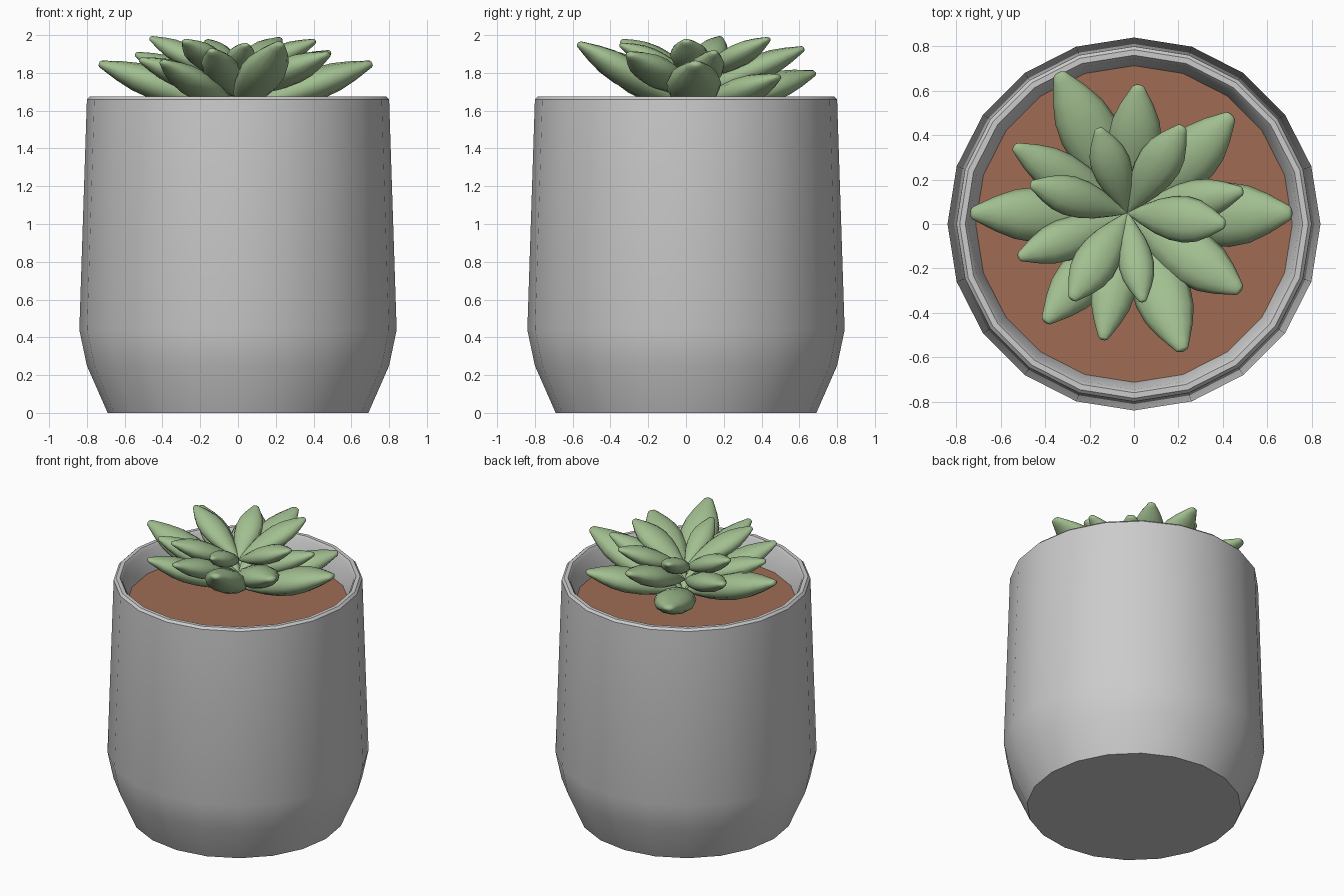
import bpy, bmesh, math
from mathutils import Vector

if "Cube" in bpy.data.objects:
    bpy.data.objects.remove(bpy.data.objects["Cube"])


def material(name, color):
    m = bpy.data.materials.new(name)
    m.diffuse_color = color
    m.use_nodes = True
    m.node_tree.nodes["Principled BSDF"].inputs["Base Color"].default_value = m.diffuse_color
    return m


def loft(name, rings, mat=None, angle=35):
    """Skin a list of closed rings and cap both ends."""
    bm = bmesh.new()
    loops = [[bm.verts.new(p) for p in r] for r in rings]
    n = len(loops[0])
    for a, b in zip(loops, loops[1:]):
        for i in range(n):
            j = (i + 1) % n
            bm.faces.new((a[i], a[j], b[j], b[i]))
    bm.faces.new(loops[0][::-1])
    bm.faces.new(loops[-1])
    bmesh.ops.recalc_face_normals(bm, faces=bm.faces)
    me = bpy.data.meshes.new(name)
    bm.to_mesh(me)
    bm.free()
    ob = bpy.data.objects.new(name, me)
    bpy.context.collection.objects.link(ob)
    if mat:
        me.materials.append(mat)
    bpy.ops.object.select_all(action='DESELECT')
    ob.select_set(True)
    bpy.context.view_layer.objects.active = ob
    bpy.ops.object.shade_smooth_by_angle(angle=math.radians(angle))
    return ob


def circle(r, z, n=20):
    return [(r * math.cos(2 * math.pi * i / n), r * math.sin(2 * math.pi * i / n), z)
            for i in range(n)]


def leaf(name, base, tip, width, thick):
    """Fat pointed leaf: elliptical rings along the base-tip axis."""
    base, tip = Vector(base), Vector(tip)
    axis = tip - base
    side = axis.cross(Vector((0, 0, 1))).normalized()
    up = side.cross(axis).normalized()
    profile = [(0, .06), (.15, .42), (.3, .74), (.45, .94), (.6, 1), (.73, .89),
               (.85, .63), (.95, .34), (.99, .22), (1, .12)]
    rings = []
    for t, s in profile:
        c = base + axis * t
        rings.append([c + side * (math.cos(a) * s * width / 2) + up * (math.sin(a) * s * thick / 2)
                      for a in (2 * math.pi * k / 12 for k in range(12))])
    return loft(name, rings, green, 60)


green = material("leaf_green", (0.36, 0.52, 0.28, 1))
brown = material("soil_brown", (0.35, 0.15, 0.09, 1))

# Pot: lathed 20-sided shell with a thin bevelled rim
pot = [(.69, 0), (.80, .25), (.84, .44), (.80, 1.66), (.785, 1.675),
       (.76, 1.675), (.745, 1.655), (.71, 1.49)]
loft("pot", [circle(r, z) for r, z in pot])

# Soil
loft("soil", [circle(.705, 1.47), circle(.713, 1.505)], brown)

# Leaf tiers: base point, then (tip x, tip y, tip z, width, thickness)
tiers = {
    "outer_leaf": ((0, .03, 1.59), [
        (.71, .05, 1.85, .29, .17), (.44, .49, 1.78, .25, .15), (-.34, .68, 1.80, .27, .16),
        (-.735, .05, 1.85, .25, .17), (-.40, -.44, 1.86, .23, .14), (.22, -.57, 1.955, .26, .16)]),
    "middle_leaf": ((-.02, .04, 1.68), [
        (.49, .15, 1.91, .19, .13), (.02, .625, 1.93, .24, .14), (-.54, .35, 1.90, .20, .13),
        (-.52, -.15, 1.87, .19, .13), (-.14, -.52, 1.92, .20, .13), (.48, -.30, 1.90, .25, .15)]),
    "inner_leaf": ((-.03, .05, 1.77), [
        (.41, 0, 1.97, .21, .12), (.22, .44, 1.98, .20, .12), (-.16, .43, 1.97, .18, .11),
        (-.465, .18, 1.985, .18, .12), (-.28, -.34, 1.97, .20, .12), (.04, -.35, 1.95, .16, .11)]),
}
for tier, (base, leaves) in tiers.items():
    for i, (x, y, z, w, t) in enumerate(leaves):
        leaf(f"{tier}_{i + 1}", base, (x, y, z), w, t)
